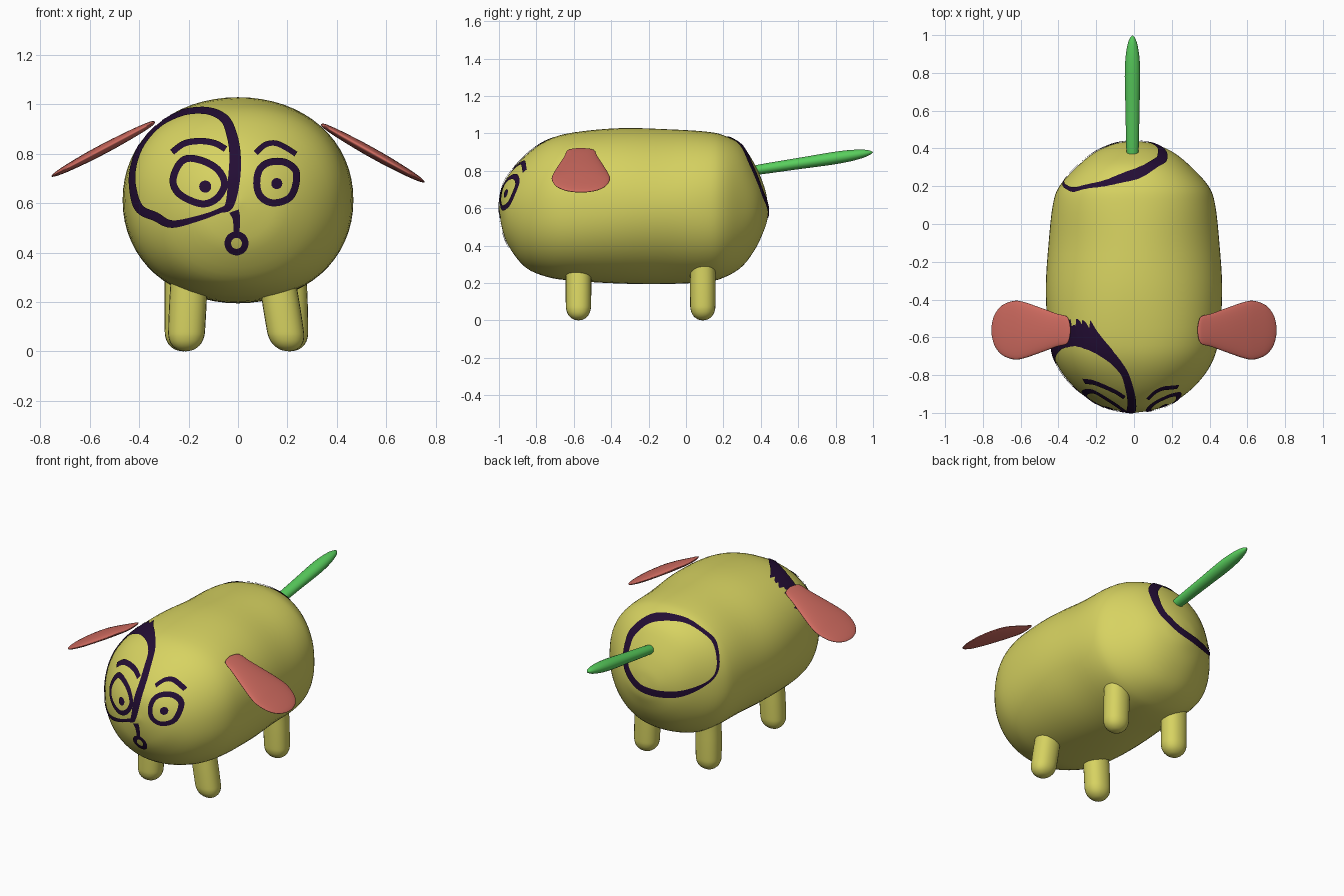
import bpy, bmesh, math
from mathutils import Vector
from mathutils.bvhtree import BVHTree

if "Cube" in bpy.data.objects:
    bpy.data.objects.remove(bpy.data.objects["Cube"])


def material(name, rgb):
    m = bpy.data.materials.new(name)
    m.diffuse_color = (*rgb, 1)
    m.use_nodes = True
    m.node_tree.nodes["Principled BSDF"].inputs["Base Color"].default_value = m.diffuse_color
    return m


YELLOW = material("yellow skin", (0.68, 0.65, 0.12))
RED = material("dusty red", (0.62, 0.145, 0.115))
GREEN = material("green", (0.10, 0.62, 0.11))
INK = material("dark purple ink", (0.017, 0.004, 0.035))


def spline(points, steps, closed=False):
    """Catmull-Rom through tuples of any length."""
    n, out = len(points), []
    for i in range(n if closed else n - 1):
        idx = [i - 1, i, i + 1, i + 2]
        idx = [k % n if closed else min(max(k, 0), n - 1) for k in idx]
        p0, p1, p2, p3 = (points[k] for k in idx)
        for s in range(steps):
            t = s / steps
            out.append(tuple(
                0.5 * (2 * b + (c - a) * t + (2 * a - 5 * b + 4 * c - d) * t * t
                       + (3 * b - a - 3 * c + d) * t ** 3)
                for a, b, c, d in zip(p0, p1, p2, p3)))
    if not closed:
        out.append(tuple(points[-1]))
    return out


def finish(bm, name, mat):
    mesh = bpy.data.meshes.new(name)
    bm.to_mesh(mesh)
    bm.free()
    mesh.materials.append(mat)
    for p in mesh.polygons:
        p.use_smooth = True
    ob = bpy.data.objects.new(name, mesh)
    bpy.context.collection.objects.link(ob)
    return ob


def loft(name, stations, u, v, mat, sides=32, steps=4):
    """Skin rounded sections (x, y, z, radius_u, radius_v, roundness)."""
    bm = bmesh.new()
    rings = []
    u, v = Vector(u), Vector(v)
    for x, y, z, a, b, n in spline(stations, steps):
        a, b = max(a, 0), max(b, 0)
        ring = []
        for k in range(sides):
            t = 2 * math.pi * k / sides
            c, s = math.cos(t), math.sin(t)
            cu = math.copysign(abs(c) ** (2 / n), c)
            sv = math.copysign(abs(s) ** (2 / n), s)
            ring.append(bm.verts.new(Vector((x, y, z)) + u * a * cu + v * b * sv))
        rings.append(ring)
    for r0, r1 in zip(rings, rings[1:]):
        for k in range(sides):
            j = (k + 1) % sides
            bm.faces.new((r0[k], r0[j], r1[j], r1[k]))
    bmesh.ops.remove_doubles(bm, verts=bm.verts, dist=0.0003)
    bmesh.ops.recalc_face_normals(bm, faces=bm.faces)
    return finish(bm, name, mat)


# Body: y, half width, top, bottom, roundness
sections = [
    (-1.0, 0, .60, .60, 2.0), (-.985, .10, .70, .50, 2.0),
    (-.95, .20, .775, .40, 2.05), (-.86, .32, .88, .285, 2.1),
    (-.74, .41, .965, .232, 2.2), (-.60, .45, 1.005, .212, 2.25),
    (-.35, .467, 1.028, .197, 2.1), (-.10, .452, 1.022, .195, 2.0),
    (.10, .43, 1.01, .205, 2.15), (.20, .395, .99, .228, 2.2),
    (.30, .305, .935, .288, 2.15), (.375, .215, .82, .39, 2.1),
    (.42, .12, .71, .49, 2.0), (.435, .05, .64, .54, 2.0), (.44, 0, .59, .59, 2.0)]
body = loft("body", [(0, y, (t + b) / 2, w, (t - b) / 2, n) for y, w, t, b, n in sections],
            (1, 0, 0), (0, 0, 1), YELLOW, sides=64)

# Legs: rounded pegs, slightly splayed
for name, xt, xb, y in (("front_leg_left", -.20, -.212, -.575), ("front_leg_right", .165, .205, -.575),
                        ("back_leg_left", -.222, -.222, .09), ("back_leg_right", .205, .212, .09)):
    shape = [(0, 0), (.006, .4), (.025, .75), (.055, .95), (.10, 1), (.25, 1), (.36, .9), (.40, 0)]
    loft(name, [(xb + (xt - xb) * z / .25, y, z, .075 * r, .068 * r, 2.2) for z, r in shape],
         (1, 0, 0), (0, 1, 0), YELLOW, sides=24)

# Ears: flat drooping paddles (along, half width, half thickness)
paddle = [(0, 0, 0), (.02, .05, .007), (.06, .075, .011), (.18, .088, .016), (.4, .122, .02),
          (.6, .15, .02), (.72, .155, .018), (.86, .133, .014), (.95, .09, .009),
          (.99, .04, .004), (1, 0, 0)]
for name, side, z0, z1 in (("ear_left", -1, .93, .708), ("ear_right", 1, .92, .685)):
    root, tip = Vector((.335 * side, -.562, z0)), Vector((.755 * side, -.562, z1))
    axis = (tip - root).normalized()
    loft(name, [(*root.lerp(tip, t), w, h, 2) for t, w, h in paddle],
         (0, 1, 0), axis.cross(Vector((0, 1, 0))), RED)

# Tail: tapered stick
tail = [(.34, 0), (.345, .025), (.40, .033), (.60, .037), (.78, .041), (.88, .037),
        (.95, .026), (.985, .013), (1.0, 0)]
loft("tail", [(-.008, y, .802 + (y - .36) * .152, r, r * .82, 2) for y, r in tail],
     (1, 0, 0), (0, 0, 1), GREEN, sides=20)

# Painted strokes: thin ribbons projected along y onto the body
deps = bpy.context.evaluated_depsgraph_get()
tree = BVHTree.FromObject(body, deps)


def project(x, z, d):
    """Surface point seen from the front (d = 1) or the back (d = -1)."""
    for _ in range(40):
        loc, nor, _i, _d = tree.ray_cast(Vector((x, -3 * d, z)), Vector((0, d, 0)))
        if loc and (loc.y < -.5 if d > 0 else loc.y > .1):
            return loc + nor * .005
        x, z = x * .99, .61 + (z - .61) * .99
    return None


def stroke(name, pts, width=None, closed=False, d=1, across=4):
    pts = [(p[0], p[1], width if width else p[2]) for p in pts]
    path = spline(pts, 10, closed)
    n = len(path)
    bm = bmesh.new()
    rows = []
    for i, (x, z, w) in enumerate(path):
        a = path[(i - 1) % n] if closed else path[max(i - 1, 0)]
        b = path[(i + 1) % n] if closed else path[min(i + 1, n - 1)]
        t = Vector((b[0] - a[0], b[1] - a[1])).normalized()
        row = []
        for k in range(across + 1):
            o = (k / across - .5) * w
            p = project(x - t.y * o, z + t.x * o, d)
            row.append(bm.verts.new(p) if p else None)
        rows.append(row)
    for i in range(n if closed else n - 1):
        r0, r1 = rows[i], rows[(i + 1) % n]
        for k in range(across):
            quad = (r0[k], r0[k + 1], r1[k + 1], r1[k])
            if all(quad):
                f = bm.faces.new(quad)
                f.normal_update()
                if f.normal.y * d > 0:
                    f.normal_flip()
    finish(bm, name, INK)


def circle(x, z, r):
    return [(x + r * math.cos(k * math.pi / 4), z + r * math.sin(k * math.pi / 4)) for k in range(8)]


# Face patch outline and bridge
stroke("face_patch_line", [
    (-.034, .593, .035), (-.016, .694, .048), (-.012, .796, .045), (-.026, .877, .042),
    (-.054, .937, .036), (-.115, .968, .03), (-.196, .968, .026), (-.268, .945, .026),
    (-.329, .905, .024), (-.385, .836, .022), (-.417, .755, .024), (-.423, .674, .028),
    (-.397, .581, .036), (-.329, .545, .036), (-.264, .516, .03), (-.155, .54, .022),
    (-.075, .569, .02)], closed=True)
# Eyes, pupils and brows
stroke("eye_ring_left", [(-.26, .694), (-.236, .755), (-.196, .779), (-.127, .763), (-.075, .727),
                         (-.054, .674), (-.083, .621), (-.135, .597), (-.196, .613), (-.244, .646)],
       .028, True)
stroke("eye_ring_right", [(.075, .678), (.087, .735), (.127, .763), (.188, .763), (.232, .727),
                          (.228, .662), (.2, .617), (.139, .601), (.091, .626)], .028, True)
stroke("pupil_left", circle(-.131, .666, .012), .024, True)
stroke("pupil_right", circle(.155, .678, .011), .022, True)
stroke("brow_left", [(-.264, .804), (-.216, .838), (-.155, .848), (-.095, .84), (-.05, .816)], .025)
stroke("brow_right", [(.071, .8), (.107, .832), (.147, .84), (.188, .824), (.232, .796)], .022)
# Nose
stroke("nose_line", [(-.016, .568, .04), (-.006, .535, .03), (-.006, .478, .022)])
stroke("nose_ring", circle(-.006, .439, .035), .026, True)
# Loop around the tail
stroke("rump_line", [
    (.15, .79, .05), (.135, .86, .05), (.05, .945, .04), (-.08, .968, .022), (-.2, .945, .012),
    (-.32, .865, .01), (-.37, .74, .01), (-.34, .645, .014), (-.2, .575, .04), (0, .58, .045),
    (.11, .65, .045), (.145, .72, .045)], closed=True, d=-1)
